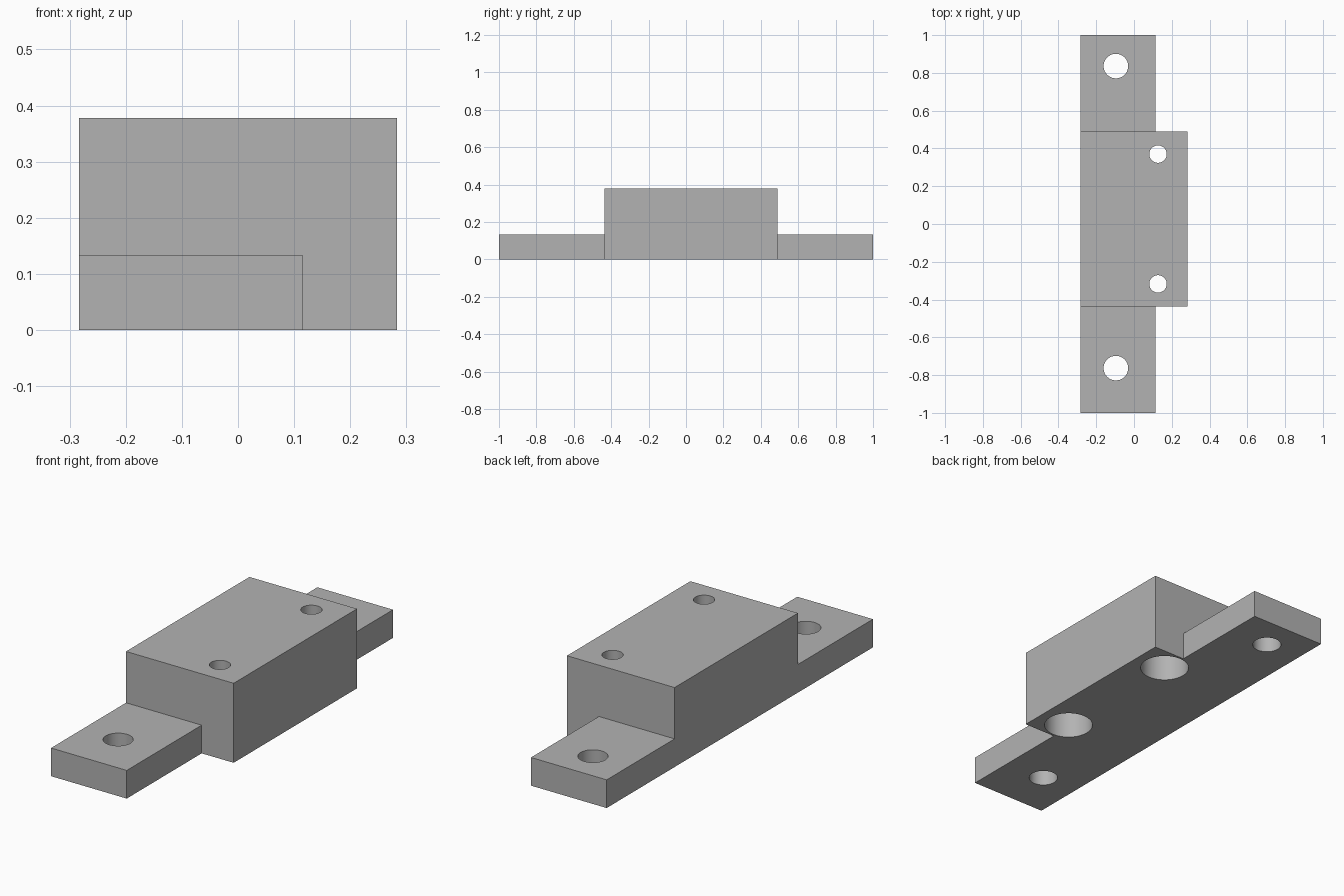
import bpy
import math

cube = bpy.data.objects.get("Cube")
if cube:
    bpy.data.objects.remove(cube, do_unlink=True)

grey = bpy.data.materials.new("plain_grey")
grey.use_nodes = True
COLOUR = (0.45, 0.45, 0.45, 1)
grey.diffuse_color = COLOUR
grey.node_tree.nodes["Principled BSDF"].inputs["Base Color"].default_value = COLOUR

LEFT, RIGHT, TAB_RIGHT = -0.283, 0.283, 0.115
BODY_FRONT, BODY_BACK = -0.437, 0.49
HEIGHT, TAB_HEIGHT, BORE_DEPTH = 0.378, 0.134, 0.24


def box(name, x0, x1, y0, y1, height):
    bpy.ops.mesh.primitive_cube_add(
        size=1, location=((x0 + x1) / 2, (y0 + y1) / 2, height / 2))
    ob = bpy.context.object
    ob.name = name
    ob.scale = (x1 - x0, y1 - y0, height)
    bpy.ops.object.transform_apply(location=True, scale=True)
    ob.data.materials.append(grey)
    return ob


def combine(base, tool, operation):
    """Apply a boolean to the base and discard the tool."""
    mod = base.modifiers.new(operation.title(), 'BOOLEAN')
    mod.operation = operation
    mod.solver = 'EXACT'
    mod.object = tool
    bpy.context.view_layer.objects.active = base
    bpy.ops.object.modifier_apply(modifier=mod.name)
    bpy.data.objects.remove(tool, do_unlink=True)


def drill(base, x, y, radius, top):
    """Cut a round hole from below the base up to the given height."""
    bottom = -0.1
    bpy.ops.mesh.primitive_cylinder_add(
        vertices=64, radius=radius, depth=top - bottom,
        location=(x, y, (top + bottom) / 2))
    tool = bpy.context.object
    tool.name = "hole_cutter"
    tool.hide_render = True
    tool.data.materials.append(grey)
    combine(base, tool, 'DIFFERENCE')


# Raised body with one long plate forming both mounting tabs
block = box("mounting_block", LEFT, RIGHT, BODY_FRONT, BODY_BACK, HEIGHT)
plate = box("tab_plate", LEFT, TAB_RIGHT, -1, 1, TAB_HEIGHT)
combine(block, plate, 'UNION')

# Through holes in the tabs
for y in (-0.763, 0.836):
    drill(block, -0.096, y, 0.065, HEIGHT)

# Screw holes in the body, counterbored from below
for y in (-0.317, 0.37):
    drill(block, 0.127, y, 0.046, HEIGHT + 0.1)
    drill(block, 0.127, y, 0.11, BORE_DEPTH)

# Smooth hole walls, crisp edges
bpy.ops.object.select_all(action='DESELECT')
block.select_set(True)
bpy.context.view_layer.objects.active = block
bpy.ops.object.shade_smooth_by_angle(angle=math.radians(30))
